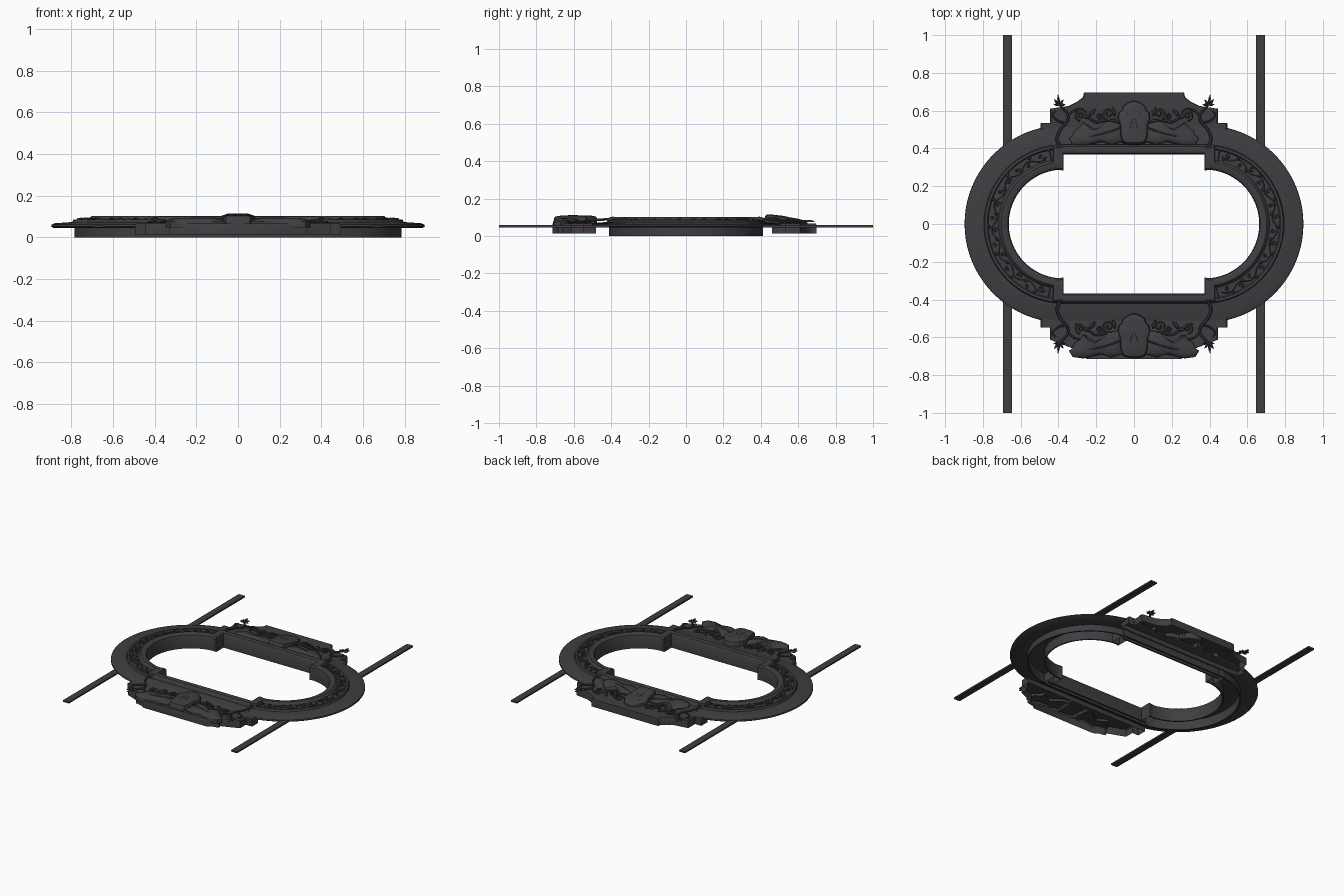
import bpy, bmesh
from math import sin, cos, pi, radians
from mathutils import Matrix, Vector

if "Cube" in bpy.data.objects:
    bpy.data.objects.remove(bpy.data.objects["Cube"])

CX = 0.375  # centre of each round end
iron = bpy.data.materials.new("dark_iron")
iron.diffuse_color = (0.05, 0.047, 0.053, 1)
iron.use_nodes = True
iron.node_tree.nodes["Principled BSDF"].inputs["Base Color"].default_value = iron.diffuse_color


def finish(bm, name, M=None, angle=35):
    if M is not None:
        bm.transform(M)
    bmesh.ops.recalc_face_normals(bm, faces=bm.faces)
    me = bpy.data.meshes.new(name)
    bm.to_mesh(me)
    bm.free()
    me.materials.append(iron)
    ob = bpy.data.objects.new(name, me)
    bpy.context.collection.objects.link(ob)
    bpy.ops.object.select_all(action='DESELECT')
    ob.select_set(True)
    bpy.context.view_layer.objects.active = ob
    bpy.ops.object.shade_smooth_by_angle(angle=radians(angle))
    return ob


def loft(rings, name, M=None, caps=(True, True)):
    """Skin a list of closed rings of points."""
    bm = bmesh.new()
    rows = [[bm.verts.new(p) for p in r] for r in rings]
    n = len(rows[0])
    for a, b in zip(rows, rows[1:]):
        for i in range(n):
            bm.faces.new((a[i], a[(i + 1) % n], b[(i + 1) % n], b[i]))
    if caps[0]:
        bm.faces.new(rows[0])
    if caps[1]:
        bm.faces.new(rows[-1])
    return finish(bm, name, M)


def relief(outline, levels, name, M=None, open_bottom=True):
    """Raised shape: levels are (height, scale about the centre)."""
    c = sum((Vector(p) for p in outline), Vector((0, 0))) / len(outline)
    rings = [[(c.x + (x - c.x) * s, c.y + (y - c.y) * s, z) for x, y in outline] for z, s in levels]
    return loft(rings, name, M, caps=(not open_bottom, True))


def tube(pts, radii, name, M=None, sides=6):
    """Tapered stem through points."""
    pts = [Vector(p) for p in pts]
    rings = []
    for i, p in enumerate(pts):
        t = (pts[min(i + 1, len(pts) - 1)] - pts[max(i - 1, 0)]).normalized()
        side = t.cross(Vector((0, 0, 1))).normalized()
        up = side.cross(t)
        rings.append([p + radii[i] * (cos(a) * side + sin(a) * up)
                      for a in (2 * pi * k / sides for k in range(sides))])
    return loft(rings, name, M)


def smooth_path(ctrl, n=6):
    """Catmull-Rom through control points."""
    P = [Vector(c) for c in ctrl]
    P = [2 * P[0] - P[1]] + P + [2 * P[-1] - P[-2]]
    out = []
    for i in range(1, len(P) - 2):
        a, b, c, d = P[i - 1:i + 3]
        for k in range(n):
            t = k / n
            out.append(0.5 * (2 * b + (c - a) * t + (2 * a - 5 * b + 4 * c - d) * t * t
                              + (3 * b - a - 3 * c + d) * t ** 3))
    return out + [P[-2]]


def stem(ctrl, r0, r1, name, M=None):
    p = smooth_path(ctrl)
    return tube(p, [r0 + (r1 - r0) * i / (len(p) - 1) for i in range(len(p))], name, M)


def scroll(cx, cy, z, r, start, turn, name, M=None):
    pts, rad = [], []
    for i in range(19):
        t = i / 18
        a, q = start + turn * t, r * (1 - 0.85 * t)
        pts.append((cx + q * cos(a), cy + q * sin(a), z + 0.006 * t))
        rad.append(0.007 * (1 - 0.4 * t))
    return tube(pts, rad, name, M, 5)


def leaf(x, y, z, ang, length, width, name, M=None):
    L = Matrix.Translation((x, y, z)) @ Matrix.Rotation(ang, 4, 'Z')
    o = [(0, 0), (.3, .4), (.6, .42), (1, 0), (.6, -.42), (.3, -.4)]
    o = [(u * length, v * width) for u, v in o]
    return relief(o, [(-0.004, 1), (0.002, 1), (0.008, 0.45)], name, (M or Matrix()) @ L, False)


def mirrored(half):
    return half + [(-x, y) for x, y in reversed(half)]


# round ends: hollow moulded profile (radius, height)
arc_profile = [(.41, 0), (.41, .045), (.51, .045), (.522, .053), (.52, .062), (.505, .068), (.42, .074),
               (.415, .087), (.402, .087), (.396, .079), (.342, .083), (.336, .096), (.328, .102),
               (.303, .102), (.292, .095), (.288, .085), (.288, 0), (.298, 0), (.298, .068),
               (.40, .065), (.40, 0)]
for s, side in ((1, "right"), (-1, "left")):
    rings = []
    for k in range(41):
        a = -pi / 2 + pi * k / 40
        rings.append([(s * (CX + r * cos(a)), r * sin(a), z) for r, z in arc_profile])
    loft(rings, side + "_round_end")

# straight sides: bead plus outer flange (y, height)
rail_profile = [(.367, 0), (.367, .088), (.375, .1), (.392, .104), (.41, .1), (.42, .088), (.422, .076),
                (.505, .068), (.52, .062), (.522, .053), (.51, .045), (.41, .045), (.41, 0),
                (.40, 0), (.40, .06), (.378, .06), (.378, 0)]
for s, side in ((1, "back"), (-1, "front")):
    loft([[(x, s * y, z) for y, z in rail_profile] for x in (-.41, .41)], side + "_rail")
    for t in (1, -1):
        # square shoulder blocks where rail meets round end
        o = [(t * .372, s * .283), (t * .43, s * .291), (t * .43, s * .412), (t * .372, s * .412)]
        relief(o, [(0, 1), (.092, 1), (.102, .86)], side + "_shoulder")
        # long mounting bars
        o = [(t * .645, s * .40), (t * .693, s * .40), (t * .693, s), (t * .645, s)]
        relief(o, [(.047, 1), (.058, 1)], side + "_bar", None, False)

# stepped backing plates
back_half = [(.495, .46), (.495, .533), (.445, .533), (.445, .61), (.40, .617), (.345, .625),
             (.30, .648), (.27, .672), (.265, .697)]
front_half = [(.495, -.48), (.495, -.547), (.445, -.547), (.445, -.612), (.36, -.645), (.32, -.66),
              (.33, -.685), (.28, -.695), (.25, -.715)]
for half, nm in ((back_half, "back_plate"), (front_half, "front_plate")):
    relief(mirrored(half), [(.013, 1), (.06, 1), (.066, .985)], nm)

# inlaid vine around each round end
for s in (1, -1):
    def polar(r, a, z):
        return (s * (CX + r * cos(a)), r * sin(a), z)
    N = 96
    pts = [polar(.368 + .014 * sin(i / N * 14 * pi), radians(-76 + 152 * i / N), .083) for i in range(N + 1)]
    tube(pts, [.0055] * (N + 1), "inlay_vine", None, 5)
    for k in range(14):
        a = radians(-76 + 152 * (k + .5) / 14)
        d = -1 if k % 2 == 0 else 1
        x, y, z = polar(.368 + d * .009, a, .086)
        scroll(x, y, z, .013, a, d * s * 1.6 * pi, "inlay_curl")
        x, y, z = polar(.368 - d * .016, a + .03, .085)
        leaf(x, y, z, (a if s > 0 else pi - a) + s * pi / 3, .026, .02, "inlay_leaf")
    # end strips of the inlaid panel
    for e in (1, -1):
        a = e * radians(79)
        tube([polar(.338, a, .085), polar(.403, a, .085)], [.006, .006], "inlay_end", None, 5)

# central crest with wings, set level in front and tilted at the back
crest = mirrored([(.03, 0), (.058, .008), (.07, .04), (.073, .1), (.086, .14), (.08, .172),
                  (.066, .18), (.058, .205), (.035, .224), (.012, .232)])
wing = [(.06, .02), (.12, .0), (.17, .018), (.22, .006), (.27, -.005), (.325, .003), (.345, .035),
        (.325, .05), (.315, .078), (.285, .095), (.27, .122), (.235, .1), (.205, .085),
        (.17, .10), (.13, .135), (.07, .145)]
setups = {"front": (Matrix.Translation((0, -.707, .058)), 0),
          "back": (Matrix.Translation((0, .416, .071)) @ Matrix.Rotation(radians(-10), 4, 'X'), .016)}
for side, (M, lift) in setups.items():
    relief(crest, [(-.01, 1), (.034, 1), (.045, .95), (.05, .8), (.053, .5)], side + "_crest", M)
    for t in (1, -1):
        S = M @ Matrix.Scale(t, 4, (1, 0, 0))
        U = S @ Matrix.Translation((0, 0, lift))
        # carved folds on the crest
        stem([(.0, .185, .049), (.03, .165, .05), (.045, .12, .049), (.05, .06, .047)],
             .004, .003, side + "_crest_fold", S)
        stem([(.008, .13, .051), (.018, .09, .052), (.022, .05, .049)], .003, .002, side + "_crest_crease", S)
        # ribs and scrolls over the wing
        relief(wing, [(-.01, 1), (.018, 1), (.028, .88), (.035, .6)], side + "_wing", S)
        stem([(.07, .09, .03), (.14, .065, .034), (.22, .045, .034), (.32, .03, .022)],
             .005, .003, side + "_wing_rib", S)
        stem([(.08, .12, .02), (.14, .13, .02), (.2, .12, .016), (.25, .15, .012), (.31, .18, .01)],
             .008, .005, side + "_branch", U)
        scroll(.135, .165, .016, .03, -pi / 2, 2.8 * pi, side + "_inner_scroll", U)
        scroll(.185, .148, .016, .022, -pi / 2, -2.6 * pi, side + "_middle_scroll", U)
        scroll(.285, .155, .012, .026, -pi / 2, 2.6 * pi, side + "_outer_scroll", U)
        for ang, x, y in ((.4, .23, .14), (1.3, .1, .15), (2.3, .24, .15)):
            leaf(x, y, .016, ang, .055, .026, side + "_wing_leaf", U)

# curling side vines ending in leaf sprays
for sy, side in ((1, "back"), (-1, "front")):
    for sx in (1, -1):
        S = Matrix.Diagonal((sx, sy, 1, 1))
        stem([(.39, .41, .09), (.408, .45, .088), (.39, .5, .084), (.355, .54, .08), (.35, .58, .076),
              (.375, .61, .076), (.398, .635, .078)], .008, .006, side + "_vine", S)
        stem([(.36, .535, .08), (.40, .545, .076), (.43, .575, .074), (.415, .60, .073)],
             .006, .004, side + "_tendril", S)
        stem([(.352, .57, .076), (.32, .60, .074), (.28, .61, .072), (.25, .59, .072)],
             .006, .004, side + "_inner_tendril", S)
        for ang, ln in ((.2, .03), (.9, .045), (1.45, .06), (2.2, .04), (3.0, .035)):
            leaf(.396, .628, .078, ang, ln, .016, side + "_spray_leaf", S)
